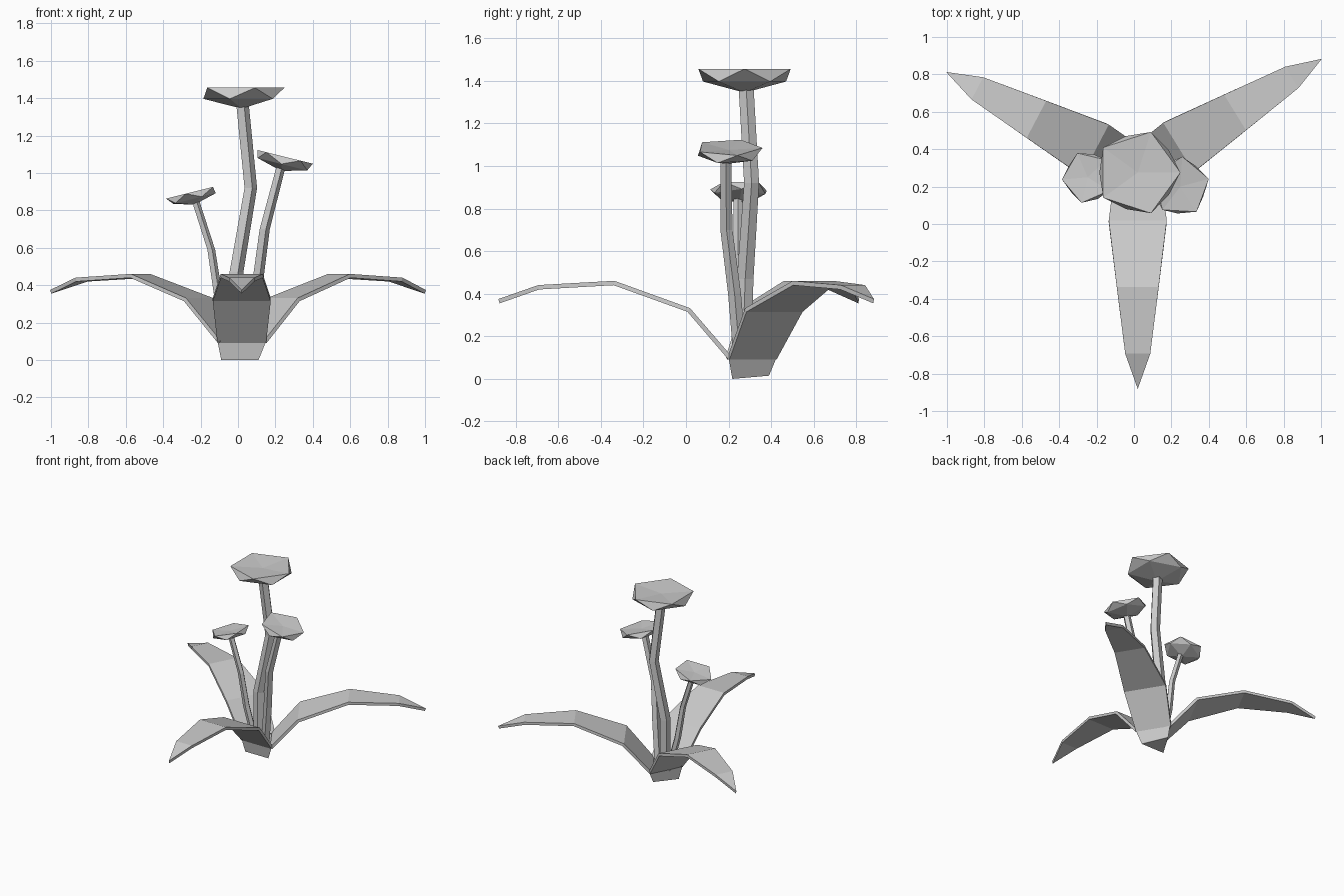
import bpy, bmesh
from math import radians, sin, cos, pi
from mathutils import Vector, Matrix

cube = bpy.data.objects.get("Cube")
if cube:
    bpy.data.objects.remove(cube)

grey = bpy.data.materials.new("plain grey")
grey.use_nodes = True
colour = (0.6, 0.6, 0.6, 1)
grey.diffuse_color = colour
grey.node_tree.nodes["Principled BSDF"].inputs["Base Color"].default_value = colour

CENTRE = Vector((0.02, 0.275, 0))


def finish(name, bm, matrix=Matrix()):
    """Turn a bmesh into a flat shaded object."""
    bmesh.ops.recalc_face_normals(bm, faces=bm.faces)
    mesh = bpy.data.meshes.new(name)
    bm.to_mesh(mesh)
    bm.free()
    mesh.materials.append(grey)
    obj = bpy.data.objects.new(name, mesh)
    obj.matrix_world = matrix
    bpy.context.collection.objects.link(obj)
    return obj


def ring(bm, centre, radius, sides, turn=0.0):
    """Horizontal ring of vertices."""
    c = Vector(centre)
    angles = [turn + 2 * pi * i / sides for i in range(sides)]
    return [bm.verts.new(c + Vector((cos(a), sin(a), 0)) * radius) for a in angles]


def bridge(bm, low, high):
    n = len(low)
    for i in range(n):
        j = (i + 1) % n
        bm.faces.new((low[i], low[j], high[j], high[i]))


def tube(name, path, radii, sides, turn=0.0):
    """Closed faceted tube along a path."""
    bm = bmesh.new()
    rings = [ring(bm, p, r, sides, turn) for p, r in zip(path, radii)]
    for low, high in zip(rings, rings[1:]):
        bridge(bm, low, high)
    bm.faces.new(rings[0])
    bm.faces.new(rings[-1])
    return finish(name, bm)


def leaf(name, angle):
    """Arching tapered strip: distance out, height, half width."""
    stations = [(0.075, 0.09, 0.13), (0.268, 0.315, 0.155),
                (0.615, 0.44, 0.112), (0.965, 0.42, 0.067)]
    bm = bmesh.new()
    pairs = [(bm.verts.new((d, -w, z)), bm.verts.new((d, w, z)))
             for d, z, w in stations]
    for (a, b), (c, d) in zip(pairs, pairs[1:]):
        bm.faces.new((a, c, d, b))
    tip = bm.verts.new((1.15, 0, 0.355))
    bm.faces.new((pairs[-1][0], tip, pairs[-1][1]))
    turn = Matrix.Rotation(radians(angle), 4, 'Z')
    obj = finish(name, bm, Matrix.Translation(CENTRE) @ turn)
    for poly in obj.data.polygons:
        if poly.normal.z < 0:
            poly.flip()
    solid = obj.modifiers.new("thickness", 'SOLIDIFY')
    solid.thickness = 0.021
    solid.offset = 1


def flower_head(name, centre, radius, turn, tilt):
    """Five sided faceted head with a slightly hollow top."""
    bm = bmesh.new()
    upper = ring(bm, (0, 0, 0), 1, 5)
    lower = ring(bm, (0, 0, -0.26), 0.9, 5, pi / 5)
    top = bm.verts.new((0, 0, -0.07))
    base = bm.verts.new((0, 0, -0.49))
    for i in range(5):
        j = (i + 1) % 5
        bm.faces.new((upper[i], upper[j], top))
        bm.faces.new((lower[j], lower[i], base))
        bm.faces.new((upper[i], lower[i], upper[j]))
        bm.faces.new((lower[i], lower[j], upper[j]))
    matrix = (Matrix.Translation(centre)
              @ Matrix.Rotation(radians(tilt), 4, 'Y')
              @ Matrix.Rotation(radians(turn), 4, 'Z')
              @ Matrix.Scale(radius, 4))
    finish(name, bm, matrix)


# Three sided root block, underside lifted slightly at the back
root = tube("root_block", [(0.01, 0.275, 0), (0.02, 0.275, 0.095)],
            [0.115, 0.148], 3, pi / 2)
root.data.vertices[0].co.z = 0.015

# Leaves
for leaf_name, leaf_angle in (("front_leaf", -90), ("back_left_leaf", 31.7),
                              ("back_right_leaf", 152.3)):
    leaf(leaf_name, leaf_angle)

# Stems
tube("tall_stem", [(0.0, 0.265, 0.08), (-0.012, 0.278, 0.47),
                   (0.065, 0.308, 0.92), (0.02, 0.282, 1.375)],
     [0.042, 0.041, 0.037, 0.037], 5)
tube("left_stem", [(0.06, 0.255, 0.08), (0.1, 0.228, 0.4),
                   (0.14, 0.19, 0.7), (0.228, 0.187, 1.035)],
     [0.032, 0.032, 0.03, 0.027], 5)
tube("right_stem", [(-0.04, 0.27, 0.08), (-0.107, 0.258, 0.34),
                    (-0.145, 0.245, 0.59), (-0.23, 0.243, 0.855)],
     [0.025, 0.025, 0.023, 0.022], 5)

# Flower heads
flower_head("tall_flower_head", (0.02, 0.275, 1.456), 0.228, 0, 0)
flower_head("left_flower_head", (0.25, 0.2, 1.087), 0.16, 15, 14)
flower_head("right_flower_head", (-0.25, 0.25, 0.897), 0.14, 41, -14)
